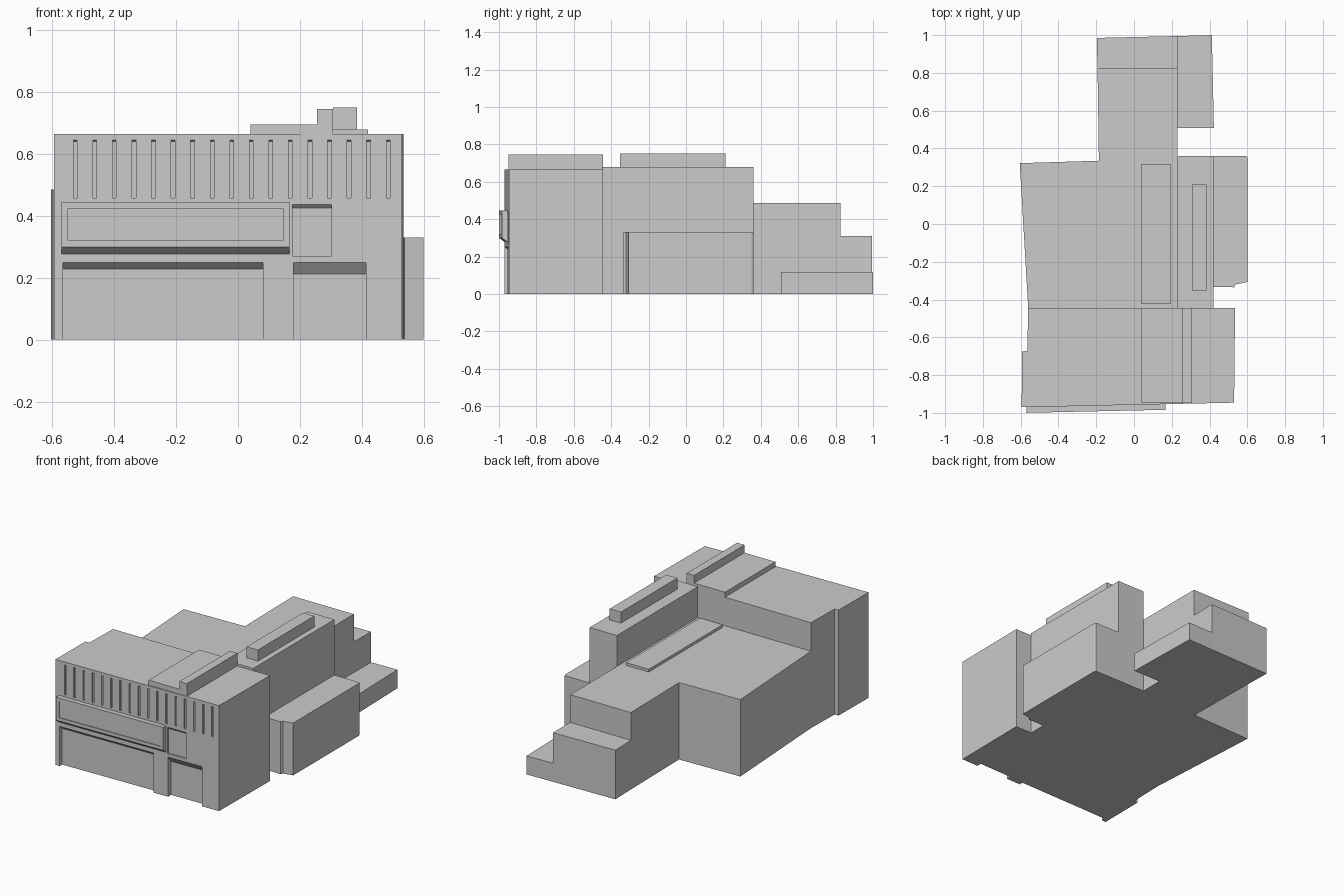
import bpy, bmesh

if "Cube" in bpy.data.objects:
    bpy.data.objects.remove(bpy.data.objects["Cube"])


def prism(bm, ring_a, ring_b):
    """Closed solid between two matching rings of 3D points."""
    a = [bm.verts.new(p) for p in ring_a]
    b = [bm.verts.new(p) for p in ring_b]
    bm.faces.new(a)
    bm.faces.new(b)
    for i in range(len(a)):
        j = (i + 1) % len(a)
        bm.faces.new((a[i], a[j], b[j], b[i]))


def finish(name, bm):
    bmesh.ops.recalc_face_normals(bm, faces=bm.faces[:])
    me = bpy.data.meshes.new(name)
    bm.to_mesh(me)
    bm.free()
    ob = bpy.data.objects.new(name, me)
    bpy.context.collection.objects.link(ob)
    return ob


def block(name, outline, z0, z1):
    bm = bmesh.new()
    prism(bm, [(x, y, z0) for x, y in outline], [(x, y, z1) for x, y in outline])
    return finish(name, bm)


def box(name, x0, x1, y0, y1, z0, z1):
    return block(name, [(x0, y0), (x1, y0), (x1, y1), (x0, y1)], z0, z1)


def wall_y(x):
    """The front wall is slightly skewed in plan."""
    return -0.97 + (x + 0.595) * 0.0215


def along_wall(bm, x0, x1, profile):
    """Sweep a (depth, z) profile along the front wall."""
    prism(bm, *[[(x, wall_y(x) + d, z) for d, z in profile] for x in (x0, x1)])


def recess(bm, x0, x1, z0, z1, depth, slope, start=0.0):
    """Cutter for a recess whose soffit slopes down towards the back."""
    along_wall(bm, x0, x1, [(start - 0.01, z0), (start + depth, z0),
                            (start + depth, z1 - slope), (start, z1), (start - 0.01, z1)])


def carve(target, bm):
    cutter = finish("cutter", bm)
    cutter.hide_render = True
    mod = target.modifiers.new("carve", 'BOOLEAN')
    mod.operation = 'DIFFERENCE'
    mod.solver = 'EXACT'
    mod.object = cutter
    bpy.context.view_layer.objects.active = target
    bpy.ops.object.modifier_apply(modifier=mod.name)
    bpy.data.objects.remove(cutter)


# Front hall with doorways, window and a row of slots
hall = block("front_hall", [(-0.595, -0.97), (0.53, wall_y(0.53)), (0.535, -0.445), (-0.56, -0.445),
                            (-0.565, -0.672), (-0.592, -0.675)], 0, 0.665)
bm = bmesh.new()
recess(bm, -0.565, 0.08, -0.02, 0.25, 0.025, 0.022)
recess(bm, 0.18, 0.413, -0.02, 0.25, 0.03, 0.038)
recess(bm, 0.176, 0.302, 0.27, 0.437, 0.012, 0.012)
for i in range(17):
    x = -0.526 + i * 0.0632
    recess(bm, x - 0.006, x + 0.006, 0.458, 0.646, 0.008, 0.006)
carve(hall, bm)

# Projecting fascia with chamfered underside and inset panel
bm = bmesh.new()
along_wall(bm, -0.57, 0.167, [(0.002, 0.275), (-0.03, 0.30), (-0.03, 0.445), (0.002, 0.445)])
fascia = finish("front_fascia", bm)
bm = bmesh.new()
recess(bm, -0.55, 0.146, 0.32, 0.424, 0.006, 0, start=-0.03)
carve(fascia, bm)

# Rear wings
block("main_wing", [(-0.56, -0.445), (0.23, -0.445), (0.23, 0.825), (-0.193, 0.825),
                    (-0.186, 0.335), (-0.605, 0.322)], 0, 0.485)
block("back_step", [(-0.193, 0.825), (0.23, 0.825), (0.232, 0.995), (-0.197, 0.985)], 0, 0.31)
block("low_annex", [(0.23, 0.508), (0.423, 0.508), (0.412, 1.0), (0.23, 0.995)], 0, 0.117)
box("tall_wing", 0.23, 0.42, -0.448, 0.36, 0, 0.68)
block("side_wing", [(0.42, -0.333), (0.53, -0.335), (0.538, -0.32), (0.6, -0.307),
                    (0.6, 0.35), (0.594, 0.36), (0.42, 0.36)], 0, 0.33)

# Roof structures
box("hall_roof_slab", 0.04, 0.255, -0.948, -0.445, 0.665, 0.696)
box("hall_roof_duct", 0.255, 0.307, -0.948, -0.445, 0.665, 0.745)
box("tall_wing_roof_duct", 0.307, 0.385, -0.352, 0.21, 0.68, 0.75)
box("main_wing_roof_slab", 0.038, 0.197, -0.42, 0.317, 0.485, 0.502)
